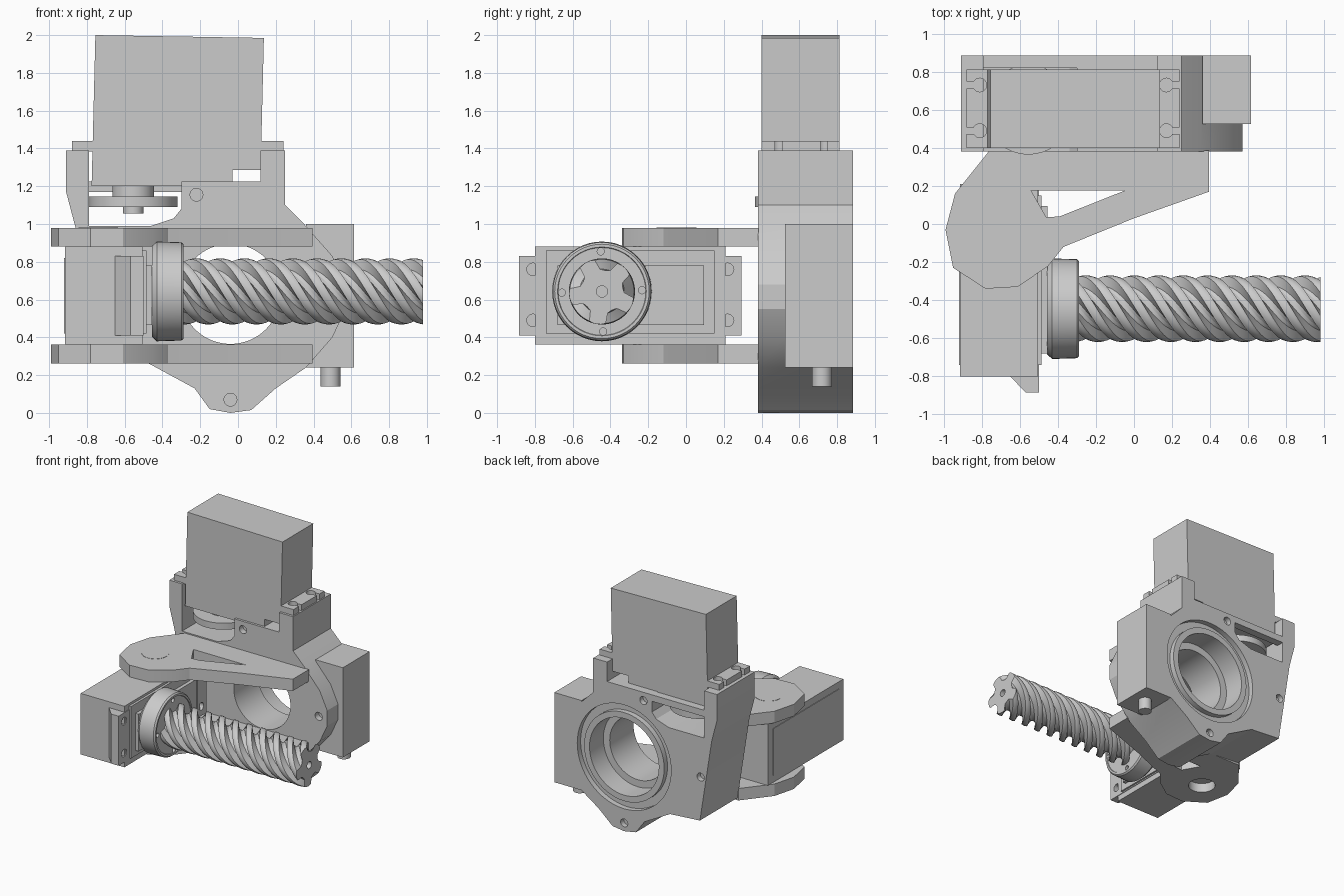
import bpy, bmesh
from math import cos, sin, pi, radians

if "Cube" in bpy.data.objects:
    bpy.data.objects.remove(bpy.data.objects["Cube"])

AX = {'x': lambda u, v, h: (h, u, v),
      'y': lambda u, v, h: (u, h, v),
      'z': lambda u, v, h: (u, v, h)}


def stack(name, axis, rings):
    """Skin a list of (height, 2D outline) sections and cap both ends."""
    bm = bmesh.new()
    loops = [[bm.verts.new(AX[axis](u, v, h)) for u, v in pts] for h, pts in rings]
    n = len(loops[0])
    for a, b in zip(loops, loops[1:]):
        for i in range(n):
            j = (i + 1) % n
            bm.faces.new((a[i], a[j], b[j], b[i]))
    bm.faces.new(loops[0])
    bm.faces.new(loops[-1])
    bmesh.ops.recalc_face_normals(bm, faces=bm.faces)
    me = bpy.data.meshes.new(name)
    bm.to_mesh(me)
    bm.free()
    ob = bpy.data.objects.new(name, me)
    bpy.context.collection.objects.link(ob)
    return ob


def prism(name, axis, pts, lo, hi):
    return stack(name, axis, [(lo, pts), (hi, pts)])


def box(name, x, y, z):
    return prism(name, 'z', [(x[0], y[0]), (x[1], y[0]), (x[1], y[1]), (x[0], y[1])], *z)


def circle(c, r, n=48):
    return [(c[0] + r * cos(2 * pi * i / n), c[1] + r * sin(2 * pi * i / n)) for i in range(n)]


def cyl(name, axis, c, r, lo, hi, n=48):
    return prism(name, axis, circle(c, r, n), lo, hi)


def boolean(ob, tools, op='DIFFERENCE'):
    for t in tools:
        m = ob.modifiers.new('bool', 'BOOLEAN')
        m.object, m.operation, m.solver = t, op, 'EXACT'
        bpy.context.view_layer.objects.active = ob
        bpy.ops.object.modifier_apply(modifier=m.name)
        bpy.data.objects.remove(t, do_unlink=True)
    return ob


# Main bearing housing with side block
BORE = (-.04, .63)
housing = prism('bearing_housing', 'y', [
    (-.91, 1.39), (-.91, 1.17), (-.86, .98), (-.75, .28), (-.47, .26), (-.23, .13),
    (-.15, .02), (-.04, .0), (.07, .015), (.2, .13), (.36, .24), (.5, .4), (.57, .55),
    (.57, .68), (.5, .83), (.35, 1.0), (.25, 1.1), (.25, 1.39), (.12, 1.39), (.12, 1.225),
    (-.79, 1.225), (-.79, 1.39)], .38, .885)
boolean(housing, [box('side_block', (.36, .615), (.525, .885), (.24, 1.0))], 'UNION')

# Stepped bore and ring groove
groove = cyl('groove', 'y', BORE, .44, .84, 1, 64)
boolean(groove, [cyl('groove_core', 'y', BORE, .375, .8, 1.1, 64)])
boolean(housing, [groove,
                  cyl('bore', 'y', BORE, .265, .3, 1, 64),
                  cyl('bearing_seat', 'y', BORE, .325, .7, 1, 64)])

# Gear window, open to the motor in front and barred at the back
low = [(-.79, .99), (-.46, .99), (-.34, 1.03), (-.3, 1.08)]
boolean(housing, [prism('window_front', 'y', low + [(-.3, 1.3), (-.79, 1.3)], .3, .82),
                  prism('window_back', 'y', low + [(-.3, 1.17), (-.79, 1.17)], .7, 1)])

# Screw holes, front and back
holes = [cyl('hole', 'y', c, .034, .3, .43, 20) for c in ((-.22, 1.155), (-.04, .07), (.49, .61))]
holes += [cyl('hole', 'y', c, .034, .84, 1, 20) for c in ((-.22, 1.155), (-.04, .07), (-.757, .65))]
boolean(housing, holes)

peg = cyl('locating_peg', 'z', (.49, .72), .052, .14, .26, 32)

# Upper motor, slightly leaning, with mounting ears
motor = prism('upper_motor', 'y', [
    (-.775, 1.2), (-.755, 2.0), (.137, 1.985), (.12, 1.285), (-.03, 1.285), (-.03, 1.2)], .4, .812)
for side, x0, x1, edge in (('left', -.88, -.75, -.88), ('right', .11, .24, .24)):
    ear = box(side + '_motor_ear', (x0, x1), (.4, .812), (1.385, 1.44))
    inner = edge + (.07 if side == 'left' else -.07)
    cuts = []
    for y in (.49, .73):
        cuts.append(cyl('ear_hole', 'z', (inner, y), .036, 1.3, 1.5, 20))
        cuts.append(box('ear_slot', sorted((inner, 2 * edge - inner)), (y - .018, y + .018), (1.3, 1.5)))
    boolean(ear, cuts)

# Motor output disc
SH = (-.555, .6)
output = stack('output_disc', 'z', [(h, circle(SH, r, 64)) for h, r in (
    (1.055, .055), (1.09, .055), (1.09, .235), (1.145, .235), (1.145, .11), (1.21, .11))])

# Two fork arms
PIVOT = (-.74, -.05)
arm = [(-.76, .385), (-.94, .16), (-.99, -.03), (-.95, -.23), (-.78, -.34), (-.61, -.33),
       (-.45, -.22), (-.37, -.12), (0, .03), (.395, .17), (.395, .385)]
for side, lo, hi in (('upper', .88, .98), ('lower', .262, .363)):
    fork = prism(side + '_fork_arm', 'z', arm, lo, hi)
    boolean(fork, [prism('arm_window', 'z', [(-.54, .175), (-.46, .035), (-.39, .04), (-.05, .175)], 0, 1.2)])
    if side == 'lower':
        boolean(fork, [cyl('pivot_hole', 'z', PIVOT, .105, .2, .34)])
    else:
        cyl('pivot_cap', 'z', PIVOT, .105, .9, .982)

# Lower motor case, ears and raised front panels
box('lower_motor', (-.915, -.505), (-.8, .21), (.363, .88))
ears = prism('lower_motor_ears', 'z', [(-.65, -.8), (-.57, -.885), (-.5, -.885), (-.5, .293),
                                       (-.57, .293), (-.65, .21)], .41, .83)
boolean(ears, [cyl('ear_hole', 'x', (y, z), .033, -.54, -.4, 20)
               for y in (-.81, .22) for z in (.49, .76)])
box('front_panel', (-.52, -.485), (-.74, .15), (.42, .86))
box('gearbox_cover', (-.52, -.455), (-.68, .095), (.465, .78))
box('rear_panel', (-.92, -.9), (-.74, .14), (.42, .82))

# Collar around the screw root
C = (-.445, .643)
collar = stack('screw_collar', 'x', [(x, circle(C, r, 48)) for x, r in (
    (-.456, .24), (-.43, .264), (-.3, .26), (-.288, .25), (-.288, .235), (-.294, .232))])
boolean(collar, [cyl('collar_hole', 'x', (C[0] + .212 * cos(a), C[1] + .212 * sin(a)), .019, -.33, -.2, 16)
                 for a in (k * pi / 2 + .03 for k in range(4))])

# Five-start helical screw
LEAD, X0, X1, STEPS = .64, -.42, .98, 150
tooth = [(-21, .17), (-13, .118), (0, .112), (13, .118), (21, .17), (29, .174), (36, .175), (43, .174)]
rings = []
for s in range(STEPS + 1):
    x = X0 + (X1 - X0) * s / STEPS
    turn = 2 * pi * (x - X1) / LEAD + radians(10)
    rings.append((x, [(C[0] + r * cos(turn + radians(a + 72 * k)), C[1] + r * sin(turn + radians(a + 72 * k)))
                      for k in range(5) for a, r in tooth]))
screw = stack('helical_screw', 'x', rings)
boolean(screw, [cyl('centre_hole', 'x', C, .03, .92, 1.1, 20)])

# Smooth the curved parts, keep edges sharp
bpy.ops.object.select_all(action='DESELECT')
for ob in bpy.data.objects:
    ob.select_set(True)
bpy.context.view_layer.objects.active = housing
bpy.ops.object.shade_smooth_by_angle(angle=radians(20))
